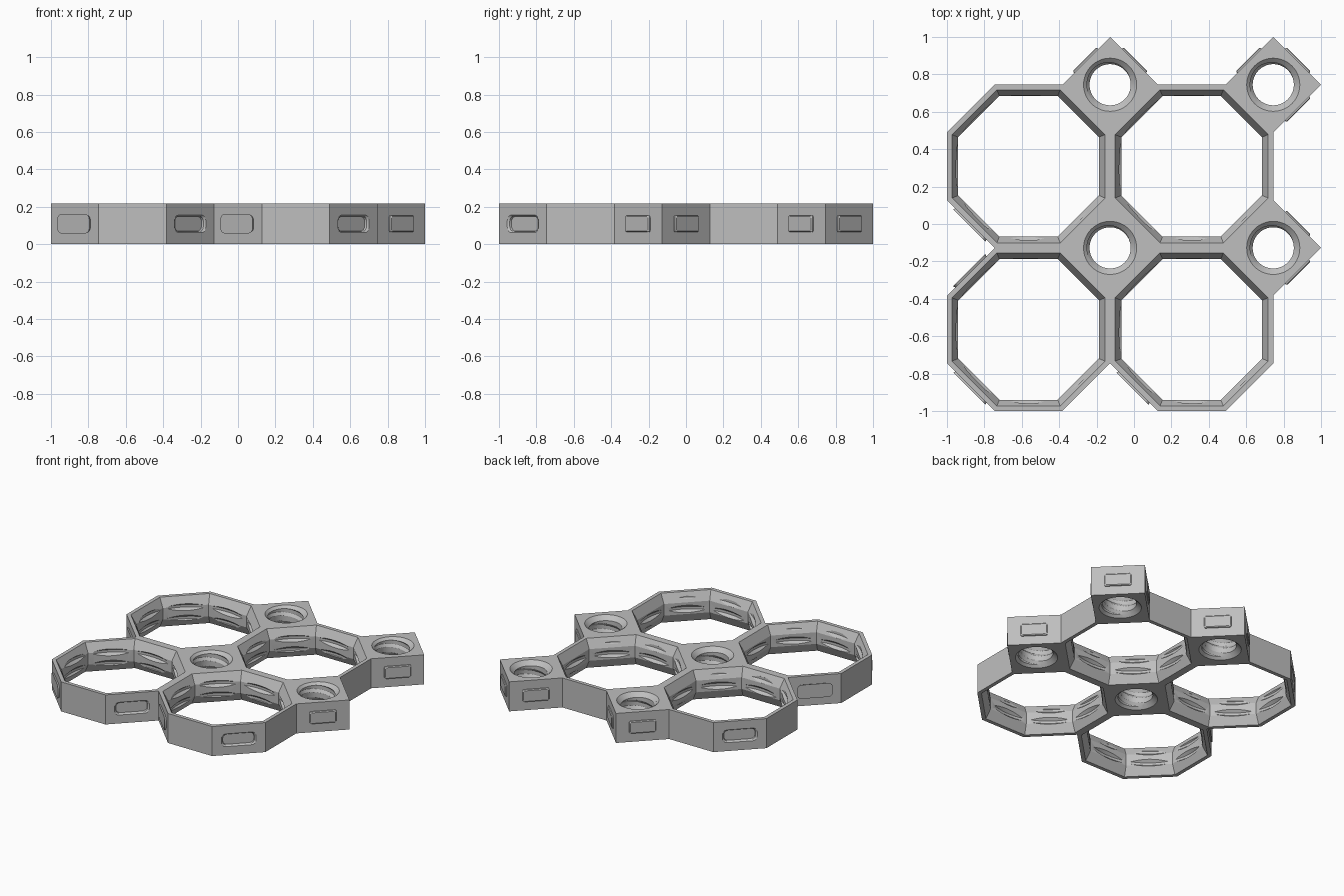
import bpy
import bmesh
from math import sin, cos, pi, sqrt, radians
from mathutils import Vector

if "Cube" in bpy.data.objects:
    bpy.data.objects.remove(bpy.data.objects["Cube"], do_unlink=True)

# Main sizes: every outer edge of the tile has the same length
SIDE = 2 / (2 + 2.5 * sqrt(2))
CELL = SIDE * (1 + sqrt(2))
HEIGHT = 0.218
MID = HEIGHT / 2
UP = Vector((0, 0, 1))

grey = bpy.data.materials.new("plain_grey")
grey.use_nodes = True
colour = (0.52, 0.52, 0.52, 1)
grey.diffuse_color = colour
grey.node_tree.nodes["Principled BSDF"].inputs["Base Color"].default_value = colour


def loft(bm, rings):
    """Skin a list of equal-length point rings and cap both ends."""
    loops = [[bm.verts.new(p) for p in ring] for ring in rings]
    n = len(loops[0])
    for a, b in zip(loops, loops[1:]):
        for i in range(n):
            j = (i + 1) % n
            bm.faces.new((a[i], a[j], b[j], b[i]))
    bm.faces.new(loops[0][::-1])
    bm.faces.new(loops[-1])


def make_object(name, bm):
    bmesh.ops.recalc_face_normals(bm, faces=bm.faces)
    mesh = bpy.data.meshes.new(name)
    bm.to_mesh(mesh)
    bm.free()
    obj = bpy.data.objects.new(name, mesh)
    bpy.context.collection.objects.link(obj)
    return obj


def polygon(centre, radius, z, sides, turn=0.0):
    return [centre + Vector((radius * cos(2 * pi * i / sides + turn),
                             radius * sin(2 * pi * i / sides + turn), z))
            for i in range(sides)]


def lathe(bm, centre, profile, sides, turn=0.0):
    loft(bm, [polygon(centre, r, z, sides, turn) for r, z in profile])


def hole_profile(wide, narrow, slope):
    """Hole that is wide at both faces and narrow in the middle."""
    flare = (wide - narrow) / slope * 0.03
    return [(wide + flare, -0.03), (wide, 0), (narrow, slope),
            (narrow, HEIGHT - slope), (wide, HEIGHT), (wide + flare, HEIGHT + 0.03)]


def thread(bm, centre, inner, outer, inner_half, outer_half, pitch, steps=64):
    """Helical ridge with a trapezoid section, used as a cutter."""
    start, rings = -0.06, []
    count = int((HEIGHT + 0.12) / pitch * steps)
    for i in range(count + 1):
        a = 2 * pi * i / steps
        z = start + pitch * i / steps
        out = Vector((cos(a), sin(a), 0))
        rings.append([centre + out * r + UP * (z + h) for r, h in
                      ((inner, -inner_half), (outer, -outer_half),
                       (outer, outer_half), (inner, inner_half))])
    loft(bm, rings)


def plate(bm, centre, normal, layers, radius):
    """Rounded rectangle lofted along a wall normal; layers are offset, width, height."""
    across = UP.cross(normal)
    rings = []
    for offset, w, h in layers:
        ring = []
        for k, (sx, sz) in enumerate(((1, 1), (-1, 1), (-1, -1), (1, -1))):
            for step in range(5):
                a = pi / 2 * (k + step / 4)
                ring.append(centre + normal * offset
                            + across * (sx * (w / 2 - radius) + radius * cos(a))
                            + UP * (sz * (h / 2 - radius) + radius * sin(a)))
        rings.append(ring)
    loft(bm, rings)


# Outline walk: heading in eighths of a turn, and S for a slot or T for a tab
walk = "0- 1S 7S 0- 1S 2- 1T 3T 2- 1T 3T 5T 4- 3T 5T 4- 5S 6- 7S 5S 6- 7S".split()

outline = []
slots, tabs = bmesh.new(), bmesh.new()
pen = Vector((-1 + CELL / 2 - SIDE / 2, -1, 0))
for step in walk:
    a = int(step[0]) * pi / 4
    ahead = Vector((cos(a), sin(a), 0))
    normal = Vector((sin(a), -cos(a), 0))
    middle = pen + ahead * SIDE / 2 + UP * MID
    if step[1] == "S":
        plate(slots, middle, normal,
              [(0.012, 0.244, 0.102), (0, 0.236, 0.094),
               (-0.008, 0.216, 0.082), (-0.02, 0.212, 0.078)], 0.03)
    elif step[1] == "T":
        plate(tabs, middle, normal,
              [(-0.005, 0.182, 0.09), (0.007, 0.182, 0.09), (0.012, 0.17, 0.078)], 0.01)
    outline.append(pen.copy())
    pen += ahead * SIDE

# Tile body
bm = bmesh.new()
loft(bm, [outline, [p + UP * HEIGHT for p in outline]])
body = make_object("tile_body", bm)

# Cutters for octagonal cells, round peg holes and their threads
holes, threads = bmesh.new(), bmesh.new()
corner = 1 / cos(pi / 8)
cell_shape = [(r * corner, z) for r, z in hole_profile(0.409, 0.376, 0.066)]
peg_shape = hole_profile(0.142, 0.11, 0.03)
for col in range(2):
    for row in range(2):
        cell = Vector((-1 + CELL * (col + 0.5), -1 + CELL * (row + 0.5), 0))
        peg = cell + Vector((CELL / 2, CELL / 2, 0))
        lathe(holes, cell, cell_shape, 8, pi / 8)
        lathe(holes, peg, peg_shape, 64)
        thread(threads, cell, 0.361, 0.396, 0.041, 0.009, CELL / 10)
        thread(threads, peg, 0.104, 0.124, 0.042, 0.013, CELL * 0.12)

bpy.context.view_layer.objects.active = body
for name, cut in (("hole_cutter", holes), ("thread_cutter", threads), ("slot_cutter", slots)):
    cutter = make_object(name, cut)
    cutter.hide_render = True
    mod = body.modifiers.new(name, "BOOLEAN")
    mod.operation = "DIFFERENCE"
    mod.solver = "EXACT"
    mod.object = cutter
    bpy.ops.object.modifier_apply(modifier=mod.name)
    bpy.data.objects.remove(cutter, do_unlink=True)

# Raised connector tabs
tab_object = make_object("connector_tabs", tabs)

for obj in (body, tab_object):
    obj.data.materials.clear()
    obj.data.materials.append(grey)
    for face in obj.data.polygons:
        face.material_index = 0
    bpy.ops.object.select_all(action="DESELECT")
    obj.select_set(True)
    bpy.context.view_layer.objects.active = obj
    bpy.ops.object.shade_smooth_by_angle(angle=radians(20))
